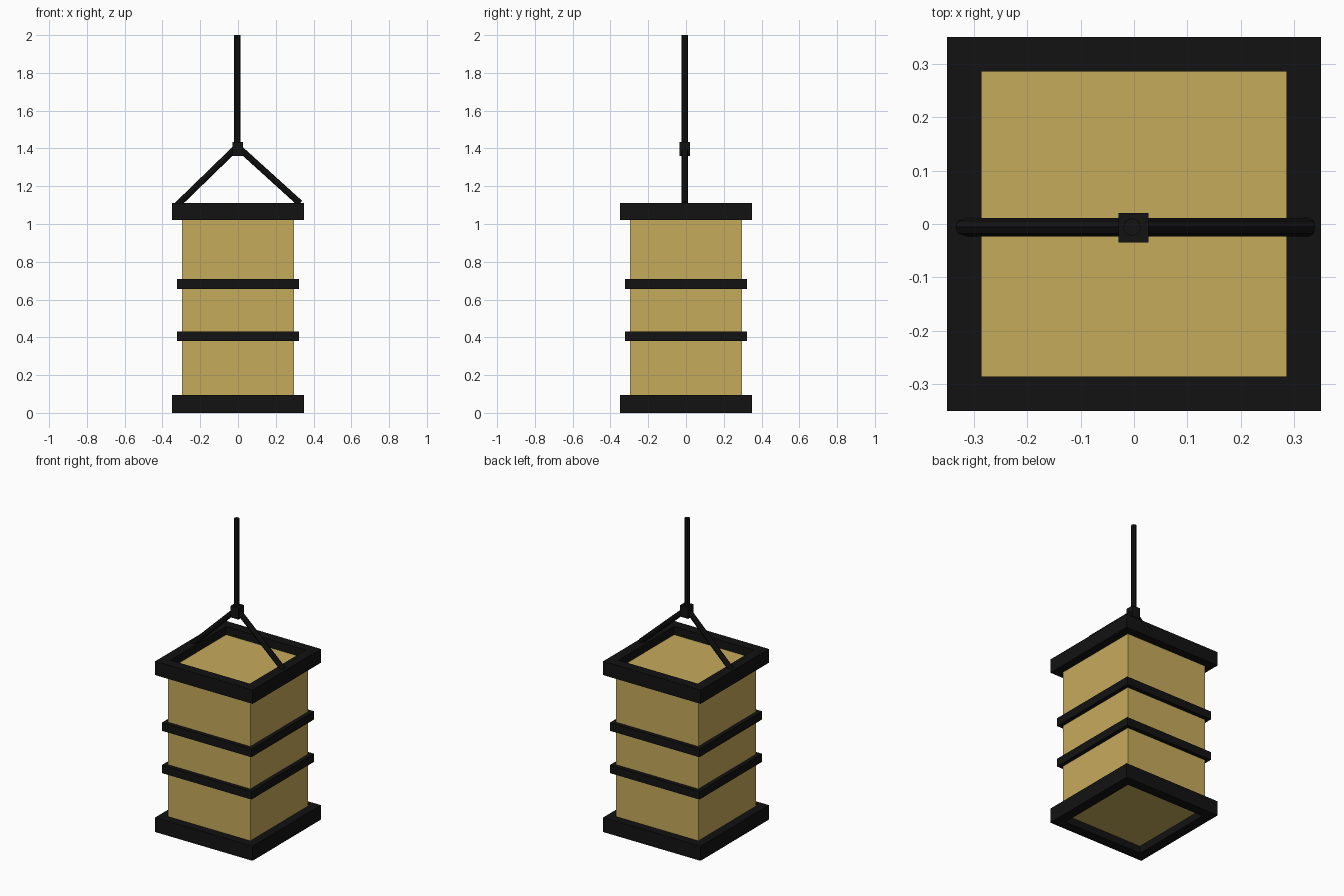
import bpy, bmesh
from mathutils import Vector

if "Cube" in bpy.data.objects:
    bpy.data.objects.remove(bpy.data.objects["Cube"])


def material(name, color):
    m = bpy.data.materials.new(name)
    m.diffuse_color = (*color, 1)
    m.use_nodes = True
    m.node_tree.nodes["Principled BSDF"].inputs["Base Color"].default_value = m.diffuse_color
    return m


PAPER = material("paper", (0.565, 0.405, 0.105))
BLACK = material("black_wood", (0.006, 0.006, 0.006))


def finish(name, bm, mat):
    bmesh.ops.recalc_face_normals(bm, faces=bm.faces)
    mesh = bpy.data.meshes.new(name)
    bm.to_mesh(mesh)
    bm.free()
    mesh.materials.append(mat)
    ob = bpy.data.objects.new(name, mesh)
    bpy.context.collection.objects.link(ob)
    return ob


def box(name, center, size, mat):
    bm = bmesh.new()
    bmesh.ops.create_cube(bm, size=1)
    bmesh.ops.scale(bm, vec=size, verts=bm.verts)
    bmesh.ops.translate(bm, vec=center, verts=bm.verts)
    return finish(name, bm, mat)


def square_ring(name, outer, inner, z0, z1):
    bm = bmesh.new()
    profile = [(outer, z0), (outer, z1), (inner, z1), (inner, z0)]
    corners = [(-1, -1), (1, -1), (1, 1), (-1, 1)]
    loops = [[bm.verts.new((sx * r, sy * r, z)) for r, z in profile]
             for sx, sy in corners]
    for i in range(4):
        a, b = loops[i], loops[(i + 1) % 4]
        for j in range(4):
            k = (j + 1) % 4
            bm.faces.new((a[j], b[j], b[k], a[k]))
    return finish(name, bm, BLACK)


def rod(name, start, end, radius=0.017, sides=8):
    a, b = Vector(start), Vector(end)
    d = b - a
    bm = bmesh.new()
    bmesh.ops.create_cone(bm, cap_ends=True, segments=sides, radius1=radius,
                          radius2=radius, depth=d.length)
    bmesh.ops.rotate(bm, matrix=d.to_track_quat('Z', 'Y').to_matrix(), verts=bm.verts)
    bmesh.ops.translate(bm, vec=(a + b) / 2, verts=bm.verts)
    return finish(name, bm, BLACK)


# Paper body, recessed inside the end frames
box("paper_body", (0, 0, 0.552), (0.592, 0.592, 1.01), PAPER)

# Heavy end frames and thin bands
square_ring("bottom_frame", 0.35, 0.286, 0.0, 0.095)
square_ring("top_frame", 0.35, 0.286, 1.02, 1.11)
square_ring("lower_band", 0.322, 0.286, 0.38, 0.432)
square_ring("upper_band", 0.322, 0.286, 0.655, 0.708)

# Hanging rods and knot
Y = -0.006
rod("left_hanger", (-0.322, Y, 1.10), (-0.003, Y, 1.41))
rod("right_hanger", (0.328, Y, 1.11), (-0.003, Y, 1.41))
rod("hanging_rope", (-0.004, Y, 1.39), (-0.004, Y, 2.0))
box("knot", (-0.001, -0.007, 1.398), (0.057, 0.055, 0.074), BLACK)
